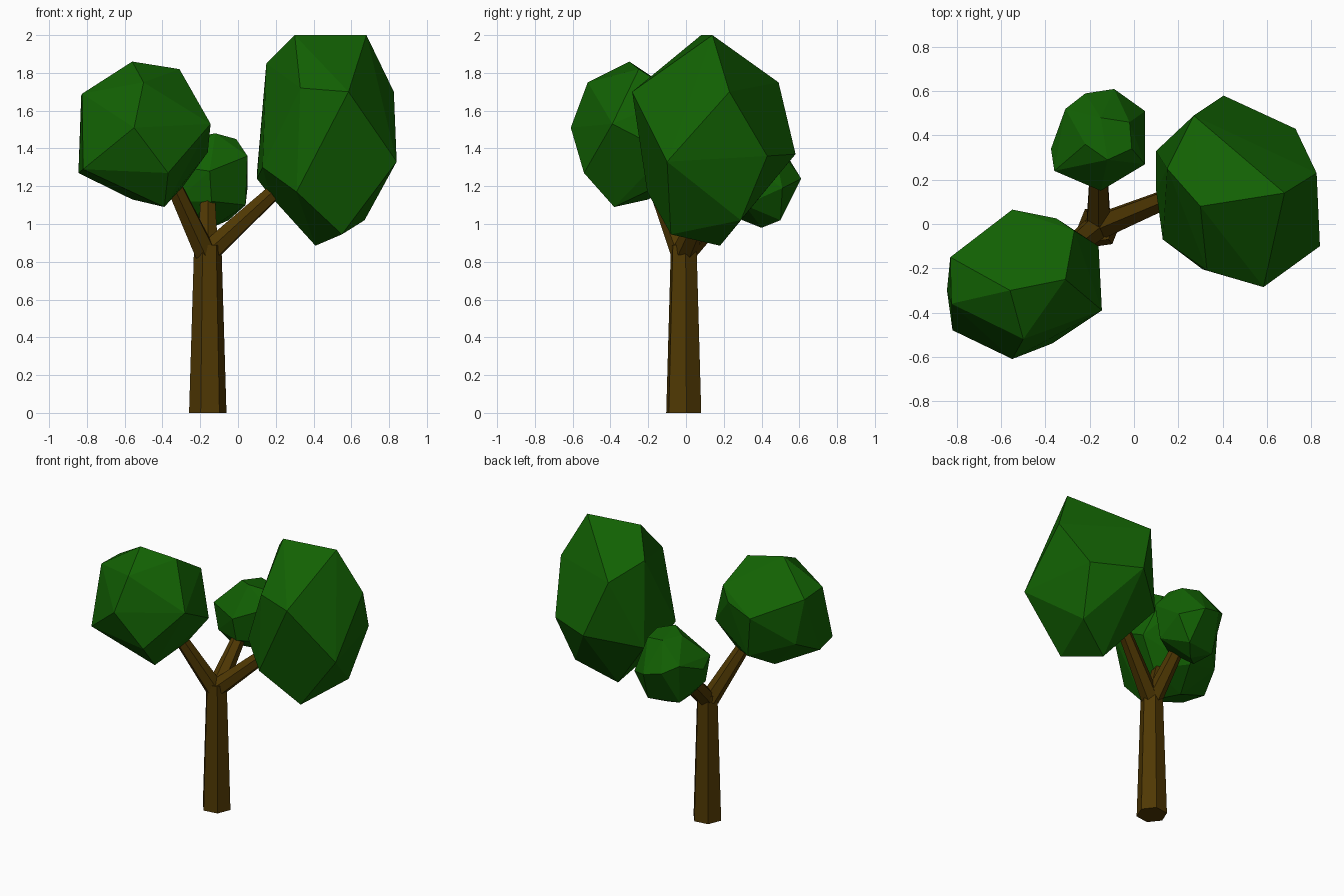
import bpy, bmesh, math
from mathutils import Vector, Matrix


def material(name, color):
    m = bpy.data.materials.new(name)
    m.diffuse_color = (*color, 1)
    return m


bark = material("bark", (0.08, 0.04, 0.001))
leaf = material("leaf", (0.006, 0.12, 0.001))


def finish(name, bm, mat):
    bmesh.ops.recalc_face_normals(bm, faces=bm.faces)
    me = bpy.data.meshes.new(name)
    bm.to_mesh(me)
    bm.free()
    me.materials.append(mat)
    ob = bpy.data.objects.new(name, me)
    bpy.context.collection.objects.link(ob)
    return ob


def limb(name, a, b, r1, r2, twist=0):
    """Tapered hexagonal limb from a to b."""
    a, b = Vector(a), Vector(b)
    d = b - a
    turn = Vector((0, 0, 1)).rotation_difference(d).to_matrix() @ Matrix.Rotation(twist, 3, 'Z')
    bm = bmesh.new()
    bmesh.ops.create_cone(bm, cap_ends=True, segments=6, radius1=r1, radius2=r2, depth=d.length)
    bmesh.ops.rotate(bm, verts=bm.verts, cent=(0, 0, 0), matrix=turn)
    bmesh.ops.translate(bm, verts=bm.verts, vec=(a + b) / 2)
    return finish(name, bm, bark)


def foliage(name, points):
    """Faceted leaf clump: convex hull of a few corner points."""
    bm = bmesh.new()
    for p in points:
        bm.verts.new(p)
    res = bmesh.ops.convex_hull(bm, input=bm.verts)
    inner = {g for g in res["geom_interior"] if isinstance(g, bmesh.types.BMVert)}
    bmesh.ops.delete(bm, geom=list(inner), context='VERTS')
    bmesh.ops.dissolve_limit(bm, angle_limit=math.radians(4), verts=bm.verts, edges=bm.edges)
    return finish(name, bm, leaf)


# Trunk and its three branches
limb("trunk", (-0.16, -0.012, 0), (-0.16, -0.012, 0.89), 0.1, 0.073, math.radians(-22))
limb("left_branch", (-0.175, -0.02, 0.85), (-0.44, -0.24, 1.42), 0.062, 0.035)
limb("right_branch", (-0.14, -0.005, 0.865), (0.31, 0.18, 1.28), 0.062, 0.037)
limb("back_branch", (-0.16, 0.0, 0.86), (-0.16, 0.34, 1.22), 0.062, 0.037)

# Large clump on the right
foliage("right_foliage", [
    (0.30, 0.08, 2.0), (0.68, 0.14, 2.0), (0.585, -0.285, 1.70), (0.33, -0.21, 1.72),
    (0.84, -0.10, 1.33), (0.825, 0.23, 1.70), (0.73, 0.43, 1.36), (0.27, 0.49, 1.75),
    (0.405, 0.58, 1.37), (0.15, 0.25, 1.85), (0.10, 0.33, 1.27), (0.10, 0.15, 1.24),
    (0.13, -0.07, 1.30), (0.31, -0.205, 1.17), (0.17, 0.12, 1.15), (0.41, 0.18, 0.885),
    (0.55, -0.08, 0.945), (0.67, 0.29, 1.02)])

# Medium clump on the left
foliage("left_foliage", [
    (-0.56, -0.30, 1.86), (-0.31, -0.25, 1.82), (-0.50, -0.52, 1.75), (-0.55, -0.61, 1.51),
    (-0.145, -0.39, 1.53), (-0.825, -0.36, 1.69), (-0.83, -0.15, 1.68), (-0.82, -0.48, 1.29),
    (-0.845, -0.30, 1.27), (-0.37, -0.54, 1.27), (-0.39, -0.38, 1.09), (-0.56, -0.20, 1.13),
    (-0.29, -0.15, 1.20), (-0.16, -0.10, 1.38), (-0.35, 0.025, 1.60), (-0.55, 0.065, 1.55),
    (-0.48, -0.01, 1.24), (-0.78, -0.12, 1.36), (-0.27, -0.03, 1.68)])

# Small clump at the back
foliage("back_foliage", [
    (-0.22, 0.36, 1.46), (-0.15, 0.48, 1.45), (-0.02, 0.46, 1.43), (-0.01, 0.34, 1.45),
    (-0.12, 0.29, 1.48), (0.05, 0.27, 1.36), (0.05, 0.51, 1.19), (-0.09, 0.61, 1.24),
    (-0.22, 0.59, 1.27), (-0.31, 0.52, 1.32), (-0.375, 0.34, 1.25), (-0.36, 0.24, 1.31),
    (-0.15, 0.15, 1.28), (-0.14, 0.18, 1.12), (0.04, 0.31, 1.10), (-0.05, 0.50, 1.02),
    (-0.14, 0.40, 0.98), (-0.27, 0.46, 1.03), (-0.33, 0.25, 1.12), (-0.25, 0.30, 1.02)])
